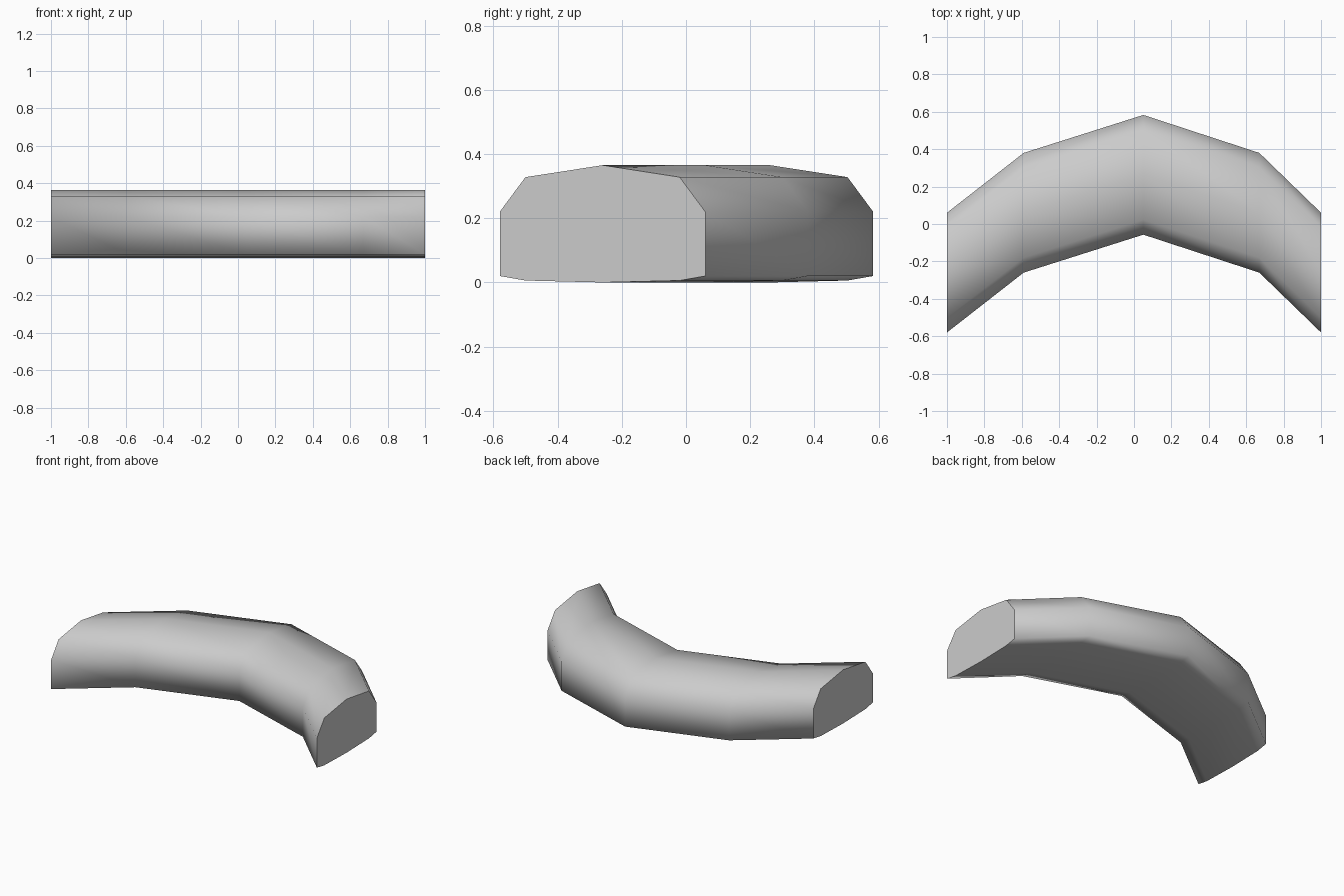
import bpy, bmesh

if "Cube" in bpy.data.objects:
    bpy.data.objects.remove(bpy.data.objects["Cube"])

# Rounded-top, nearly flat-bottomed cross-section (y offset, z)
half = [(0.0, 0.0), (0.24, 0.006), (0.32, 0.02), (0.32, 0.22), (0.24, 0.328), (0.0, 0.365)]
profile = half + [(-y, z) for y, z in half[-2:0:-1]]

# Arched path: x station and centre y of each section
path = [(-1.0, -0.26), (-0.59, 0.06), (0.05, 0.263), (0.67, 0.06), (1.0, -0.26)]

bm = bmesh.new()
rings = [[bm.verts.new((x, cy + y, z)) for y, z in profile] for x, cy in path]
n = len(profile)

# Smooth sides between neighbouring sections
for a, b in zip(rings, rings[1:]):
    for i in range(n):
        j = (i + 1) % n
        bm.faces.new((a[i], a[j], b[j], b[i])).smooth = True

# Flat end caps with crisp rims
for ring in (rings[0], rings[-1]):
    cap = bm.faces.new(ring)
    for e in cap.edges:
        e.smooth = False

bmesh.ops.recalc_face_normals(bm, faces=bm.faces)
mesh = bpy.data.meshes.new("curved_bar")
bm.to_mesh(mesh)
bm.free()
bar = bpy.data.objects.new("curved_bar", mesh)
bpy.context.collection.objects.link(bar)
